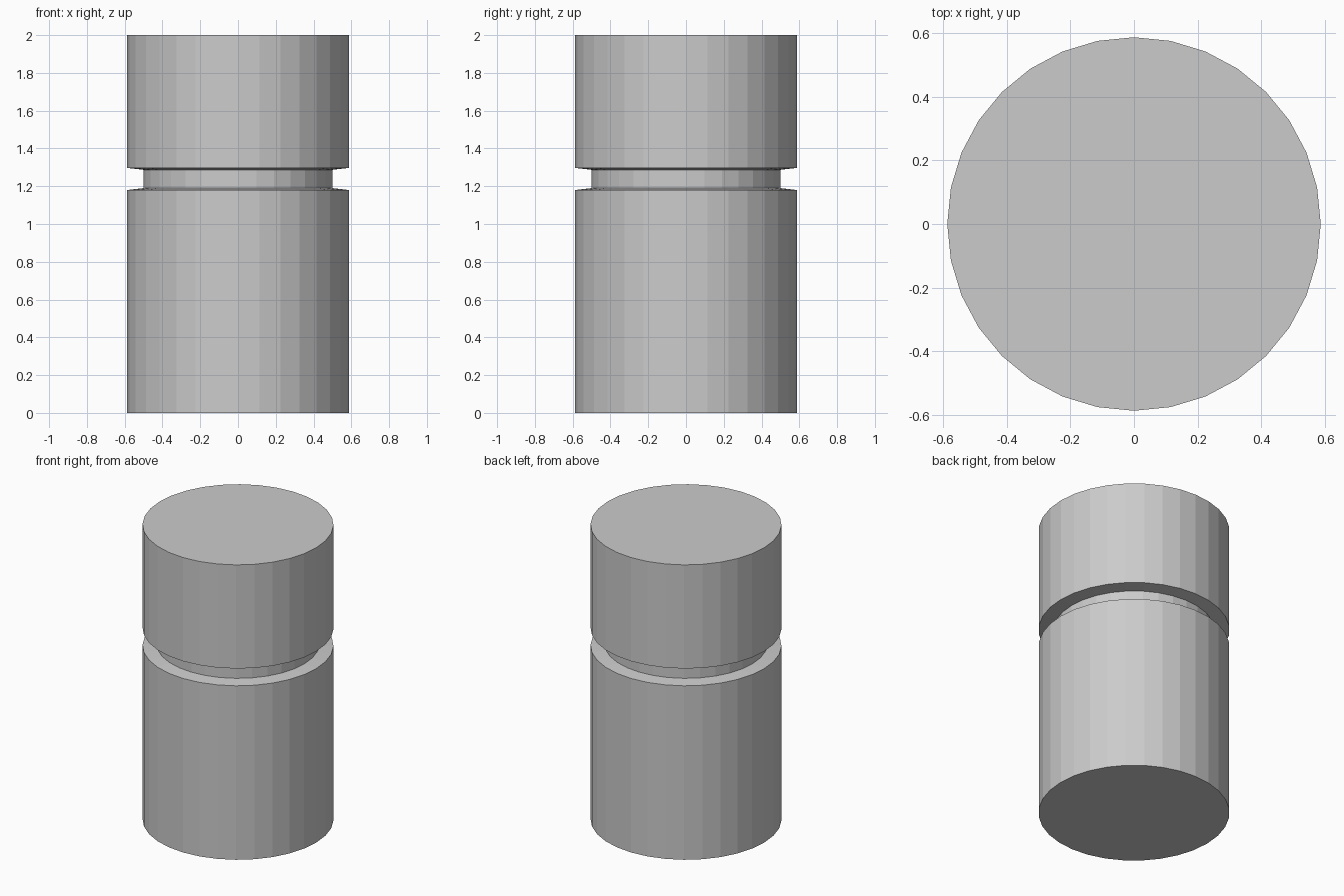
import bpy
import bmesh
import math

cube = bpy.data.objects.get("Cube")
if cube:
    bpy.data.objects.remove(cube, do_unlink=True)

SIDES = 32
RADIUS = 0.587
NECK_RADIUS = 0.5

grey = bpy.data.materials.new("plain grey")
grey.use_nodes = True
colour = (0.6, 0.6, 0.6, 1)
grey.diffuse_color = colour
grey.node_tree.nodes["Principled BSDF"].inputs["Base Color"].default_value = colour


def lathe(name, profile):
    """Turn (radius, height) points into a capped, flat-faced solid."""
    bm = bmesh.new()
    rings = []
    for r, z in profile:
        rings.append([bm.verts.new((r * math.cos(a), r * math.sin(a), z))
                      for a in (math.tau * i / SIDES for i in range(SIDES))])
    for low, high in zip(rings, rings[1:]):
        for i in range(SIDES):
            j = (i + 1) % SIDES
            bm.faces.new((low[i], low[j], high[j], high[i]))
    bm.faces.new(list(reversed(rings[0])))
    bm.faces.new(rings[-1])
    mesh = bpy.data.meshes.new(name)
    bm.to_mesh(mesh)
    bm.free()
    mesh.materials.append(grey)
    obj = bpy.data.objects.new(name, mesh)
    bpy.context.collection.objects.link(obj)
    return obj


# Lower body, slanted groove, neck and upper body in one turned solid
lathe("grooved_cylinder", [
    (RADIUS, 0), (RADIUS, 1.18),
    (NECK_RADIUS, 1.19), (NECK_RADIUS, 1.287),
    (RADIUS, 1.297), (RADIUS, 2),
])
